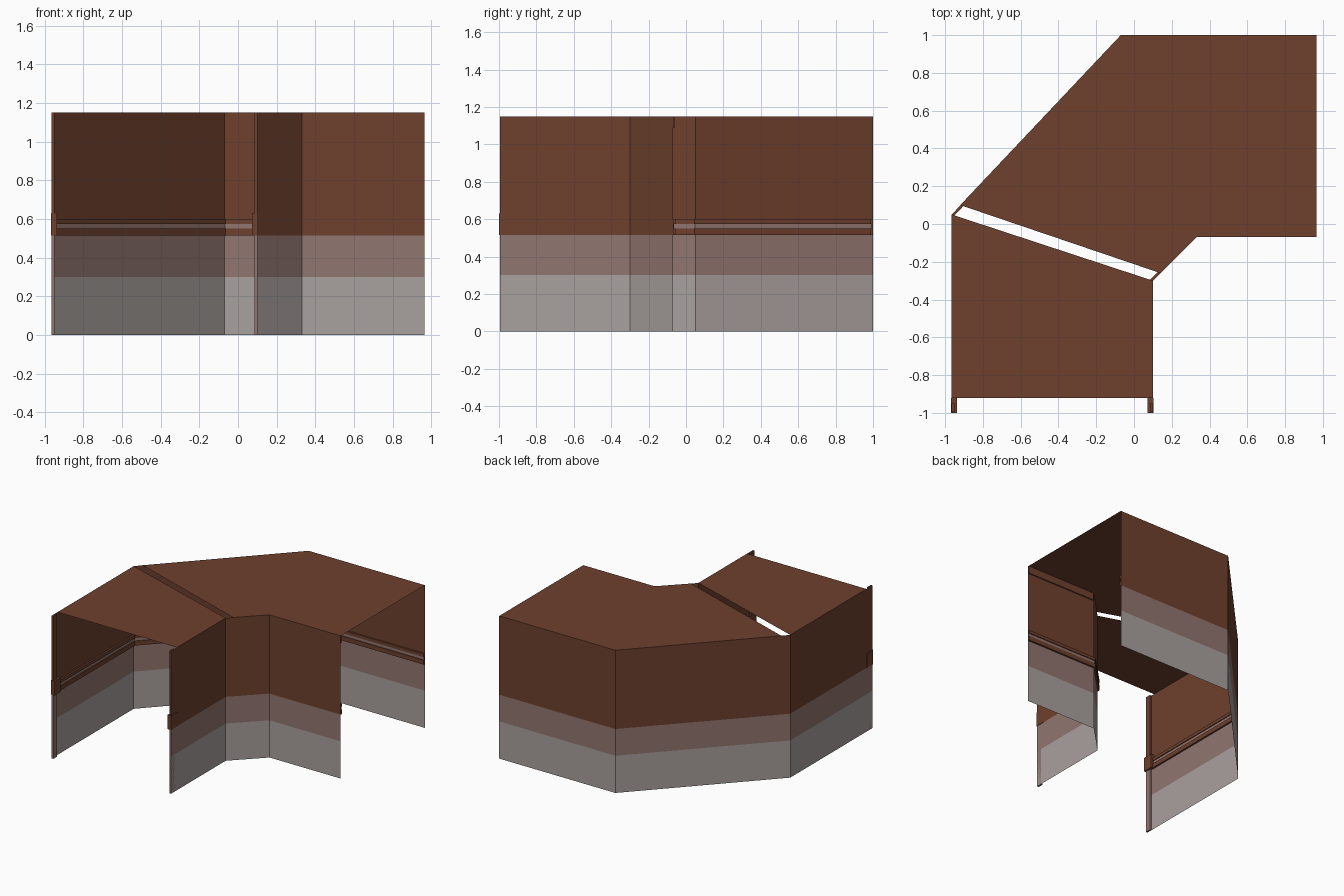
import bpy
from mathutils import Vector

cube = bpy.data.objects.get("Cube")
if cube:
    bpy.data.objects.remove(cube)


def material(name, rgb):
    m = bpy.data.materials.new(name)
    m.use_nodes = True
    m.diffuse_color = (*rgb, 1)
    m.node_tree.nodes["Principled BSDF"].inputs["Base Color"].default_value = (*rgb, 1)
    return m


MATS = [material("rust brown", (0.156, 0.052, 0.027)),
        material("dusty rose", (0.285, 0.180, 0.163)),
        material("warm grey", (0.395, 0.354, 0.343))]
BROWN, ROSE, GREY = range(3)
TOP = 1.15


def make(name, verts, faces, slots):
    me = bpy.data.meshes.new(name)
    me.from_pydata(verts, [], faces)
    for m in MATS:
        me.materials.append(m)
    for p, s in zip(me.polygons, slots):
        p.material_index = s
    me.update()
    ob = bpy.data.objects.new(name, me)
    bpy.context.collection.objects.link(ob)
    return ob


def offset(path, d, side):
    """Shift a plan path sideways with mitred corners; side is 1 for left, -1 for right."""
    pts = [Vector(p) for p in path]
    norms = [Vector((a.y - b.y, b.x - a.x)).normalized() * side
             for a, b in zip(pts, pts[1:])]
    out = []
    for i, p in enumerate(pts):
        n0, n1 = norms[max(i - 1, 0)], norms[min(i, len(norms) - 1)]
        out.append(p + (n0 + n1) * d / (1 + n0.dot(n1)))
    return out


def sweep(name, path, side, profile, slots, caps=False):
    """Run a profile of (depth, height) points along a plan path."""
    n = len(path)
    verts = [(p.x, p.y, z) for d, z in profile for p in offset(path, d, side)]
    faces, mats = [], []
    for r, slot in enumerate(slots):
        for i in range(n - 1):
            a = r * n + i
            faces.append((a, a + 1, a + n + 1, a + n))
            mats.append(slot)
    if caps:
        for i in (0, n - 1):
            faces.append([r * n + i for r in range(len(profile))])
            mats.append(BROWN)
    return make(name, verts, faces, mats)


def box(name, lo, hi, slot=BROWN):
    v = [(x, y, z) for x in (lo[0], hi[0]) for y in (lo[1], hi[1]) for z in (lo[2], hi[2])]
    f = [(0, 1, 3, 2), (4, 6, 7, 5), (0, 4, 5, 1), (2, 3, 7, 6), (0, 2, 6, 4), (1, 5, 7, 3)]
    return make(name, v, f, [slot] * 6)


# Walls in three painted bands, with a grooved rail along the inside
outer = [(-0.965, -0.995), (-0.965, 0.05), (-0.07, 1.0), (0.965, 1.0)]
inner = [(0.10, -0.995), (0.10, -0.30), (0.33, -0.07), (0.965, -0.07)]
bands = [(0, 0), (0, 0.30), (0, 0.515), (0, TOP)]
rail = [(0, 0.515), (0.014, 0.515), (0.014, 0.55), (0.007, 0.55),
        (0.007, 0.575), (0.014, 0.575), (0.014, 0.60), (0, 0.60)]
rail_slots = [BROWN, BROWN, BROWN, ROSE, BROWN, BROWN, BROWN]
for label, path, side in (("outer", outer, -1), ("inner", inner, 1)):
    sweep(label + "_wall", path, side, bands, [GREY, ROSE, BROWN])
    sweep(label + "_rail", [(path[0][0], -0.93)] + path[1:], side, rail, rail_slots, True)

    # End post and rail end block at the front opening
    x = path[0][0]
    inward = 1 if label == "outer" else -1
    x0, x1 = sorted((x, x + 0.015 * inward))
    box(label + "_post_lower", (x0, -0.995, 0), (x1, -0.95, 0.515), ROSE)
    box(label + "_post_upper", (x0, -0.995, 0.515), (x1, -0.95, TOP))
    x0, x1 = sorted((x - 0.003 * inward, x + 0.028 * inward))
    box(label + "_rail_end", (x0, -1.0, 0.515), (x1, -0.92, 0.63))

# Cornice on the straight inner wall
box("cornice", (0.34, -0.07, 1.09), (0.965, -0.06, TOP - 0.002))

# Two ceiling panels separated by a slanted gap
panels = {
    "front_ceiling": [(-0.965, -0.92), (0.10, -0.92), (0.10, -0.30), (-0.965, 0.05)],
    "back_ceiling": [(-0.92, 0.10), (0.14, -0.26), (0.33, -0.07), (0.965, -0.07),
                     (0.965, 1.0), (-0.07, 1.0)],
}
for name, plan in panels.items():
    make(name, [(x, y, TOP) for x, y in plan], [range(len(plan))], [BROWN])
